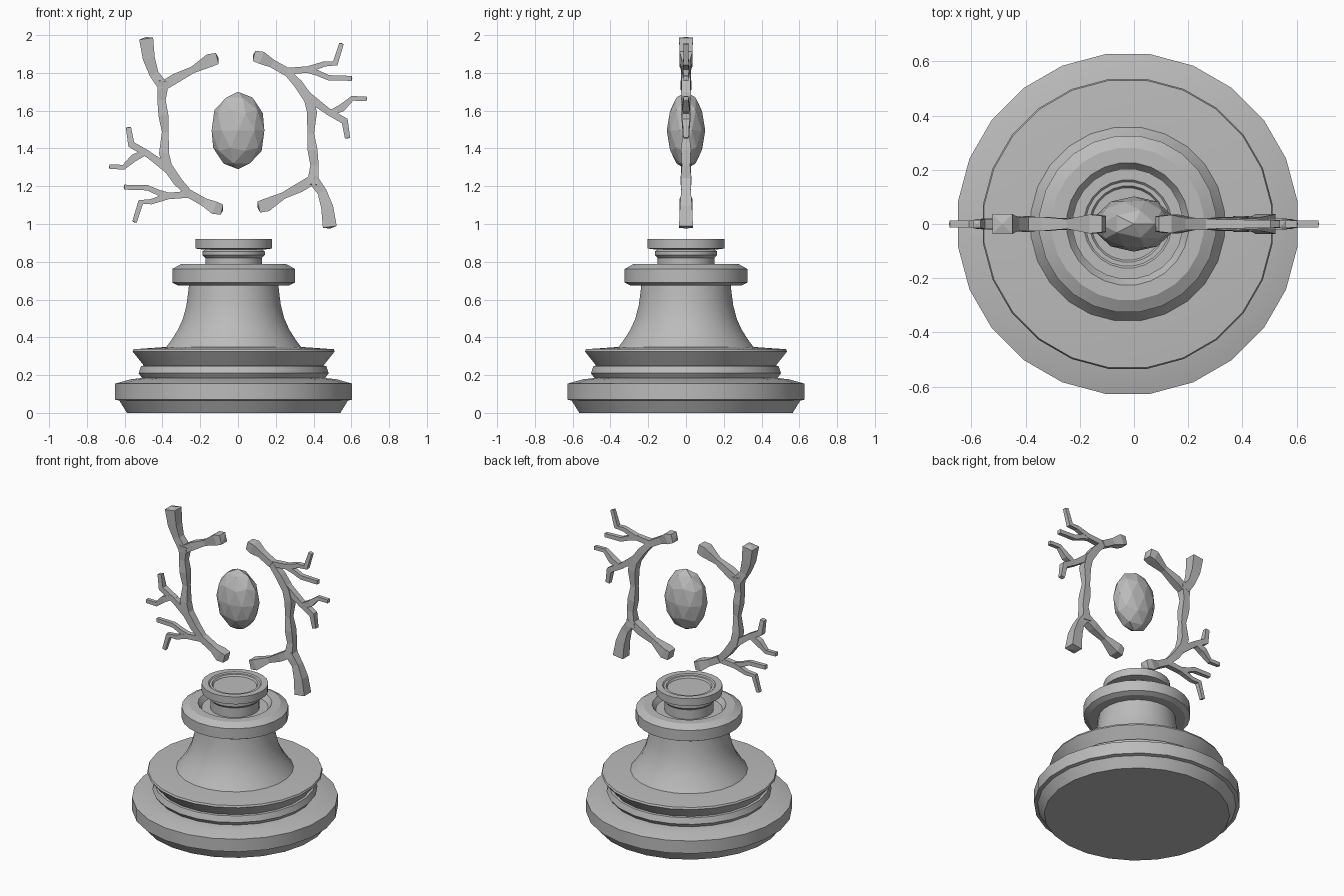
import bpy, bmesh, math
from mathutils import Vector

if "Cube" in bpy.data.objects:
    bpy.data.objects.remove(bpy.data.objects["Cube"], do_unlink=True)

grey = bpy.data.materials.new("plain_grey")
grey.use_nodes = True
grey.diffuse_color = (0.5, 0.5, 0.5, 1)
grey.node_tree.nodes["Principled BSDF"].inputs["Base Color"].default_value = (0.5, 0.5, 0.5, 1)

SIDES = 24
AXIS_X = -0.023


def finish(name, bm, smooth=False):
    bmesh.ops.recalc_face_normals(bm, faces=bm.faces[:])
    mesh = bpy.data.meshes.new(name)
    bm.to_mesh(mesh)
    bm.free()
    mesh.materials.append(grey)
    obj = bpy.data.objects.new(name, mesh)
    bpy.context.collection.objects.link(obj)
    if smooth:
        bpy.ops.object.select_all(action='DESELECT')
        obj.select_set(True)
        bpy.context.view_layer.objects.active = obj
        bpy.ops.object.shade_smooth_by_angle(angle=math.radians(25))
    return obj


def lathe(name, profile):
    """Turn a (radius, height) profile around the pedestal axis, closing both ends."""
    bm = bmesh.new()
    rings = []
    for r, z in profile:
        r /= math.cos(math.pi / SIDES)
        angles = [(i + 0.5) * math.tau / SIDES for i in range(SIDES)]
        rings.append([bm.verts.new((AXIS_X + r * math.cos(a), r * math.sin(a), z)) for a in angles])
    for low, high in zip(rings, rings[1:]):
        for i in range(SIDES):
            j = (i + 1) % SIDES
            bm.faces.new((low[i], low[j], high[j], high[i]))
    bm.faces.new(rings[0])
    bm.faces.new(rings[-1])
    return finish(name, bm, True)


# Pedestal, turned in stacked parts
lathe("foot", [(0.565, 0), (0.605, 0.065), (0.627, 0.07), (0.627, 0.155),
               (0.545, 0.178), (0.48, 0.185)])
lathe("lower_band", [(0.48, 0.18), (0.49, 0.192), (0.503, 0.21), (0.49, 0.248), (0.45, 0.255)])
lathe("flange", [(0.45, 0.25), (0.475, 0.25), (0.535, 0.325), (0.53, 0.337), (0.36, 0.349)])
lathe("neck", [(0.36, 0.345), (0.33, 0.385), (0.295, 0.44), (0.268, 0.5), (0.25, 0.57),
               (0.242, 0.63), (0.235, 0.69)])
lathe("collar", [(0.23, 0.675), (0.295, 0.675), (0.325, 0.69), (0.325, 0.762), (0.28, 0.787),
                 (0.225, 0.787), (0.203, 0.755), (0.15, 0.755)])
lathe("stem", [(0.15, 0.75), (0.15, 0.82), (0.165, 0.835), (0.165, 0.855), (0.15, 0.865), (0.15, 0.875)])
lathe("cap", [(0.17, 0.866), (0.203, 0.87), (0.203, 0.92), (0.162, 0.92), (0.155, 0.913),
              (0.14, 0.913), (0.133, 0.902)])

# Faceted floating gem
bm = bmesh.new()
bmesh.ops.create_icosphere(bm, subdivisions=2, radius=1)
for v in bm.verts:
    v.co = Vector((v.co.x * 0.147, v.co.y * 0.102, 1.495 + v.co.z * 0.205))
finish("gem", bm)


def add_limb(bm, path):
    """Square tube along (x, z, half width) points in the upright plane."""
    pts = [Vector((x, 0, z)) for x, z, w in path]
    rings = []
    for i, p in enumerate(pts):
        before, after = pts[max(i - 1, 0)], pts[min(i + 1, len(pts) - 1)]
        along = (after - before).normalized()
        side = Vector((along.z, 0, -along.x)) * path[i][2]
        depth = Vector((0, path[i][2], 0))
        corners = (side + depth, side - depth, -side - depth, depth - side)
        rings.append([bm.verts.new(p + c) for c in corners])
    for a, b in zip(rings, rings[1:]):
        for i in range(4):
            j = (i + 1) % 4
            bm.faces.new((a[i], a[j], b[j], b[i]))
    bm.faces.new(rings[0])
    # Blunt point at the free end
    tip = bm.verts.new(pts[-1] + (pts[-1] - pts[-2]).normalized() * path[-1][2] * 0.25)
    for i in range(4):
        bm.faces.new((rings[-1][i], rings[-1][(i + 1) % 4], tip))


LIMBS = [
    # trunk with its two thick ends
    [(0.26, 1.805, .022), (0.18, 1.85, .022), (0.125, 1.88, .034), (0.085, 1.89, .028)],
    [(0.25, 1.815, .018), (0.32, 1.74, .024), (0.375, 1.66, .026), (0.392, 1.59, .026),
     (0.385, 1.48, .018), (0.395, 1.39, .026), (0.405, 1.31, .022), (0.395, 1.21, .03)],
    [(0.405, 1.24, .026), (0.33, 1.195, .026), (0.24, 1.15, .018), (0.15, 1.10, .035), (0.11, 1.09, .03)],
    [(0.395, 1.24, .028), (0.445, 1.17, .025), (0.472, 1.09, .032), (0.486, 0.985, .037)],
    # upper twigs
    [(0.25, 1.808, .018), (0.37, 1.818, .017), (0.46, 1.848, .014), (0.515, 1.85, .015), (0.548, 1.955, .012)],
    [(0.35, 1.82, .015), (0.42, 1.80, .015), (0.48, 1.774, .014), (0.602, 1.771, .013)],
    # middle twigs
    [(0.36, 1.685, .022), (0.43, 1.63, .02), (0.49, 1.588, .018), (0.55, 1.615, .02),
     (0.605, 1.665, .013), (0.68, 1.663, .012)],
    [(0.47, 1.60, .018), (0.565, 1.545, .019), (0.58, 1.455, .014)],
]

# Right-hand branch, and the same branch turned half round the gem
for name, sign in (("left_branch", 1), ("right_branch", -1)):
    bm = bmesh.new()
    for limb in LIMBS:
        add_limb(bm, [(sign * x, 1.483 + sign * (z - 1.483), w) for x, z, w in limb])
    finish(name, bm)
